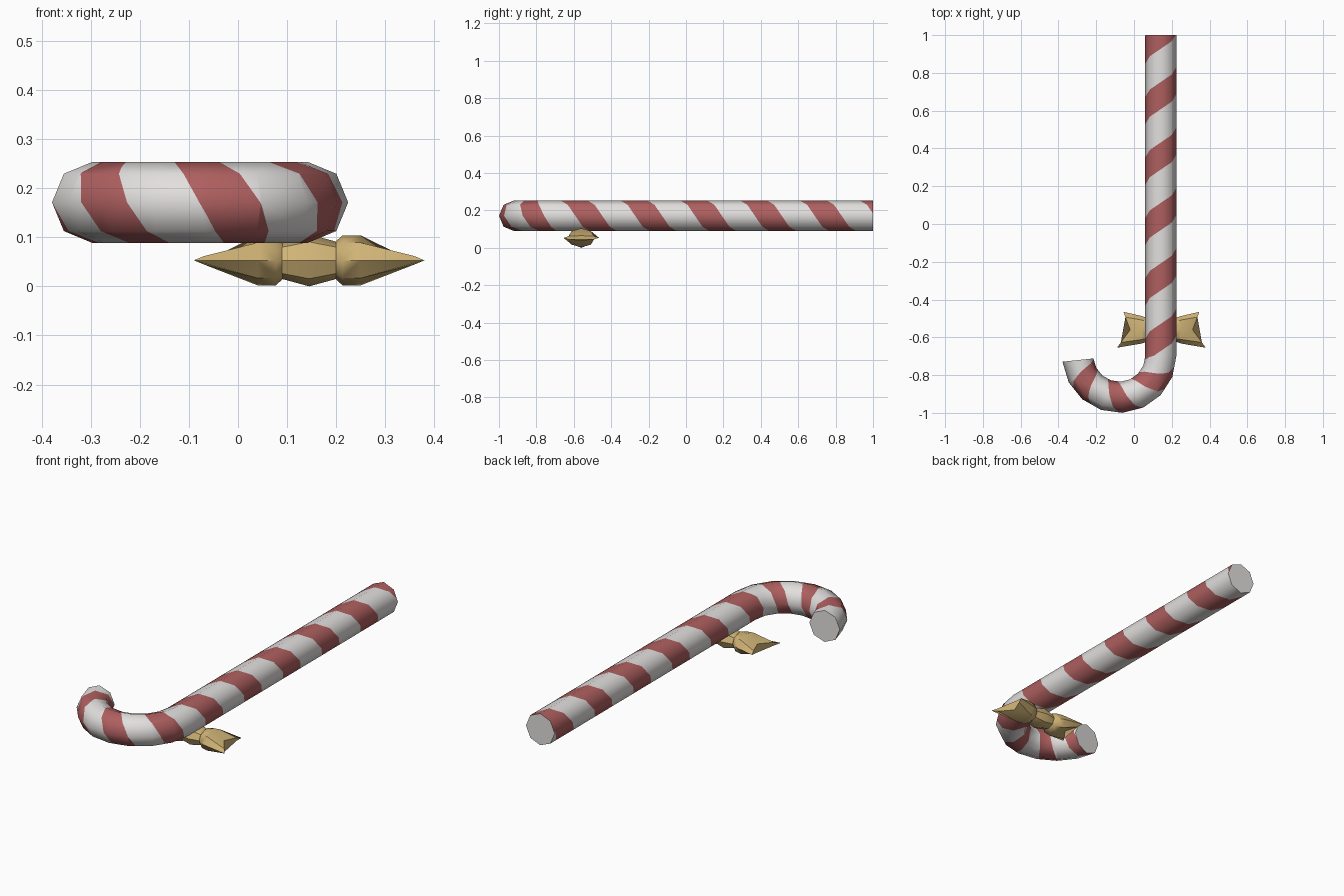
import bpy, bmesh, math
from mathutils import Vector

if "Cube" in bpy.data.objects:
    bpy.data.objects.remove(bpy.data.objects["Cube"])


def material(name, rgb):
    m = bpy.data.materials.new(name)
    m.diffuse_color = (*rgb, 1)
    m.use_nodes = True
    m.node_tree.nodes["Principled BSDF"].inputs["Base Color"].default_value = m.diffuse_color
    return m


WHITE = material("candy white", (0.76, 0.74, 0.73))
RED = material("candy red", (0.43, 0.115, 0.115))
GOLD = material("ribbon gold", (0.63, 0.45, 0.18))


def finish(bm, name, mats, angle):
    bmesh.ops.recalc_face_normals(bm, faces=bm.faces[:])
    me = bpy.data.meshes.new(name)
    bm.to_mesh(me)
    bm.free()
    ob = bpy.data.objects.new(name, me)
    bpy.context.collection.objects.link(ob)
    for m in mats:
        me.materials.append(m)
    bpy.ops.object.select_all(action='DESELECT')
    ob.select_set(True)
    bpy.context.view_layer.objects.active = ob
    bpy.ops.object.shade_smooth_by_angle(angle=math.radians(angle))
    return ob


# --- Cane: rings along the straight shaft and the hook, 8 sides ---
SIDES, TUBE, BEND = 8, 0.0825, 0.22
CX, CY, CZ = -0.078, -0.6975, 0.171
PITCH, TOP_STRIPE, HALF = 0.32, 0.04, 0.225


def ring(centre, outward):
    pts = []
    for j in range(SIDES + 1):
        a = 2 * math.pi * j / SIDES
        pts.append(centre + TUBE * (math.cos(a) * Vector((0, 0, 1)) + math.sin(a) * outward))
    return pts


# each entry: (stripe phase along the path, ring of points)
rings = [((1 - TOP_STRIPE) / PITCH, ring(Vector((CX + BEND, 1, CZ)), Vector((1, 0, 0))))]
phase0 = (CY - TOP_STRIPE) / PITCH
for i in range(9):
    deg = 174 * i / 8
    out = Vector((math.cos(math.radians(deg)), -math.sin(math.radians(deg)), 0))
    rings.append((phase0 - deg / 54, ring(Vector((CX, CY, CZ)) + BEND * out, out)))

# unrolled sheet of the tube: x = stripe phase, y = turn around the tube
bm = bmesh.new()
grid = [[bm.verts.new((q, j / SIDES, 0)) for j in range(SIDES + 1)] for q, _ in rings]
for a, b in zip(grid, grid[1:]):
    for j in range(SIDES):
        bm.faces.new((a[j], a[j + 1], b[j + 1], b[j]))

# cut the spiral stripe edges, then colour by phase
for k in range(-8, 6):
    for w in (-HALF, HALF):
        bmesh.ops.bisect_plane(bm, geom=bm.verts[:] + bm.edges[:] + bm.faces[:], dist=1e-6,
                               plane_co=(k + w, 0, 0), plane_no=(1, -1, 0))
for f in bm.faces:
    c = f.calc_center_median()
    p = c.x - c.y
    f.material_index = 1 if abs(p - round(p)) < HALF else 0

# roll the sheet up onto the rings
for v in bm.verts:
    i = 0
    while i < len(rings) - 2 and v.co.x < rings[i + 1][0]:
        i += 1
    (q0, r0), (q1, r1) = rings[i], rings[i + 1]
    t = (v.co.x - q0) / (q1 - q0)
    col = v.co.y * SIDES
    j = max(0, min(int(col + 1e-5), SIDES - 1))
    v.co = r0[j].lerp(r0[j + 1], col - j).lerp(r1[j].lerp(r1[j + 1], col - j), t)
bmesh.ops.remove_doubles(bm, verts=bm.verts[:], dist=1e-5)

# end caps continue the colour of the neighbouring stripe
rim = [e for e in bm.edges if e.is_boundary]
for _, r in (rings[0], rings[-1]):
    mid = sum(r[:SIDES], Vector()) / SIDES
    hub = bm.verts.new(mid)
    for e in rim:
        if (e.verts[0].co - mid).length < TUBE * 1.05:
            f = bm.faces.new((e.verts[0], e.verts[1], hub))
            f.material_index = e.link_faces[0].material_index
finish(bm, "striped_cane", [WHITE, RED], 50)

# --- Bow: knot and two flared loops, lofted along x ---
BX, BY, BZ = 0.145, -0.56, 0.053


def loft(name, sections, side=1):
    """sections: (distance, y half size, z half size, flare of the y edges, skew)"""
    bm = bmesh.new()
    loops = []
    for d, hy, hz, flare, skew in sections:
        loop = []
        for j in range(8):
            a = math.pi * j / 4
            c, s = math.cos(a), math.sin(a)
            x = d + flare * abs(c) - skew * c
            loop.append(bm.verts.new((BX + side * x, BY + hy * c, BZ + hz * s)))
        loops.append(loop)
    for a, b in zip(loops, loops[1:]):
        for j in range(8):
            bm.faces.new((a[j], a[j - 1], b[j - 1], b[j]))
    bm.faces.new(loops[0])
    bm.faces.new(loops[-1])
    finish(bm, name, [GOLD], 40)


loft("bow_knot", [(-0.055, 0.048, 0.038, 0, 0), (0, 0.058, 0.053, 0, 0),
                  (0.055, 0.048, 0.038, 0, 0)])
for name, side in (("bow_loop_right", 1), ("bow_loop_left", -1)):
    loft(name, [(0.045, 0.035, 0.03, 0, 0), (0.068, 0.06, 0.051, 0, 0),
                (0.105, 0.073, 0.051, 0, 0), (0.165, 0.095, 0.012, 0.053, 0.017)], side)
